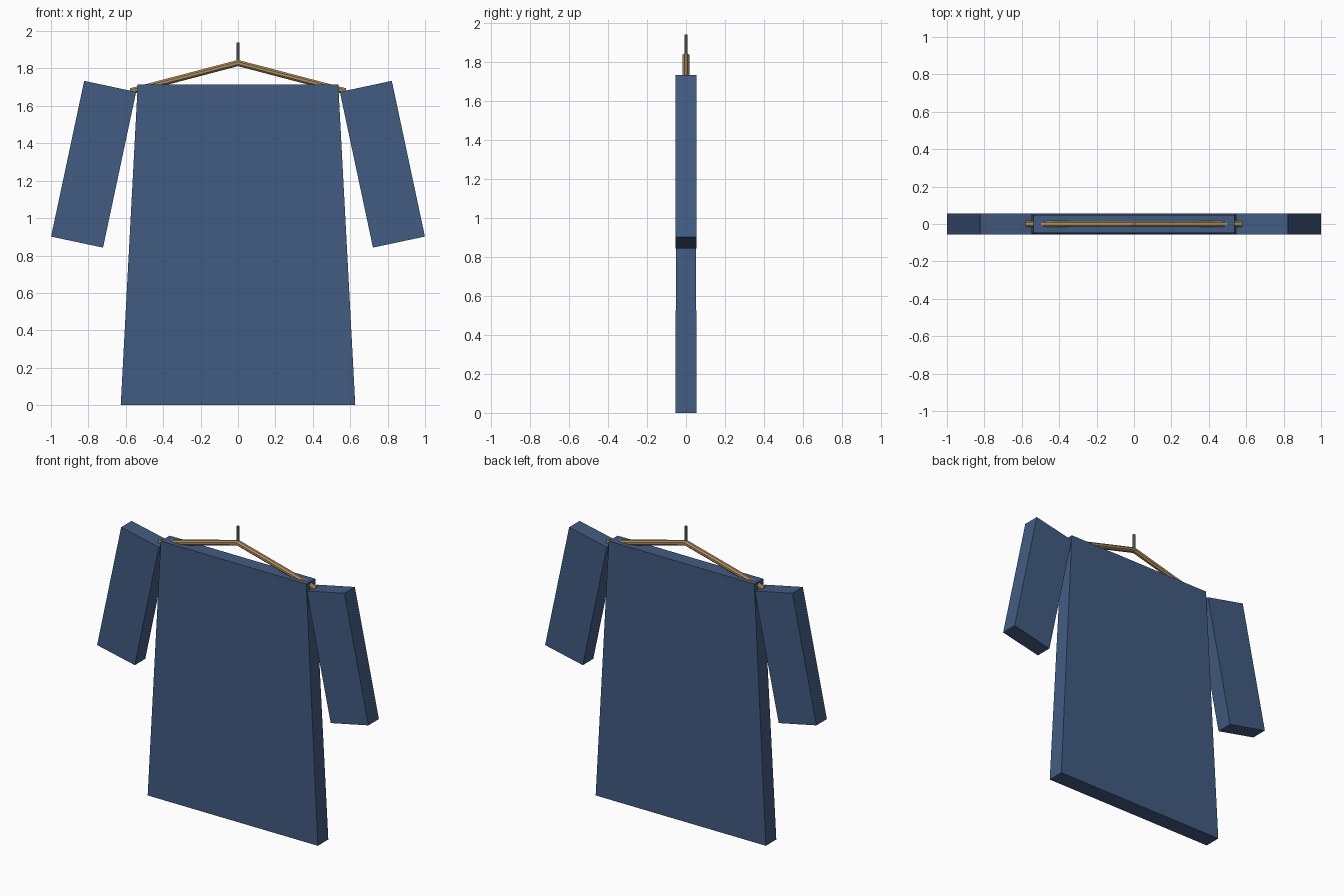
import bpy, bmesh, math
from mathutils import Matrix, Vector

if "Cube" in bpy.data.objects:
    bpy.data.objects.remove(bpy.data.objects["Cube"])


def material(name, rgb):
    m = bpy.data.materials.new(name)
    m.diffuse_color = (*rgb, 1)
    m.use_nodes = True
    m.node_tree.nodes["Principled BSDF"].inputs["Base Color"].default_value = m.diffuse_color
    return m


CLOTH = material("blue cloth", (0.055, 0.105, 0.22))
WOOD = material("tan wood", (0.43, 0.27, 0.115))
METAL = material("grey metal", (0.22, 0.24, 0.27))


def finish(name, bm, mat):
    bmesh.ops.recalc_face_normals(bm, faces=bm.faces)
    me = bpy.data.meshes.new(name)
    bm.to_mesh(me)
    bm.free()
    me.materials.append(mat)
    ob = bpy.data.objects.new(name, me)
    bpy.context.collection.objects.link(ob)
    return ob


# Robe body: a box tapering towards the shoulders
bm = bmesh.new()
bmesh.ops.create_cube(bm, size=2)
for v in bm.verts:
    top = v.co.z > 0
    taper = 0.855 if top else 1
    v.co = (v.co.x * 0.627 * taper, v.co.y * 0.055 * taper, 1.715 if top else 0)
finish("robe_body", bm, CLOTH)

# Sleeves: boxes splayed outwards by 12 degrees
for side, name in ((-1, "left_sleeve"), (1, "right_sleeve")):
    bm = bmesh.new()
    place = (Matrix.Translation((side * 0.772, 0, 1.288))
             @ Matrix.Rotation(math.radians(-12 * side), 4, 'Y')
             @ Matrix.Diagonal((0.284, 0.11, 0.851, 1)))
    bmesh.ops.create_cube(bm, size=1, matrix=place)
    finish(name, bm, CLOTH)

# Hanger bar: an eight-sided rod swept over a bent path with a mitred peak
bm = bmesh.new()
tilt = math.radians(14.7)
rings = []
for x, z, lean in ((-0.575, 1.678, -tilt), (0, 1.829, 0), (0.575, 1.678, tilt)):
    stretch = 1 if lean else 1 / math.cos(tilt)
    ring = []
    for i in range(8):
        a = math.tau * (i + 0.5) / 8
        p = Vector((0, 0.0185 * math.cos(a), 0.0175 * math.sin(a) * stretch))
        ring.append(bm.verts.new(Matrix.Rotation(lean, 3, 'Y') @ p + Vector((x, 0, z))))
    rings.append(ring)
for a, b in zip(rings, rings[1:]):
    for i in range(8):
        j = (i + 1) % 8
        bm.faces.new((a[i], a[j], b[j], b[i]))
bm.faces.new(rings[0])
bm.faces.new(rings[-1])
finish("hanger_bar", bm, WOOD)

# Hook stem: a thin upright rod
bm = bmesh.new()
bmesh.ops.create_cone(bm, cap_ends=True, segments=8, radius1=0.008, radius2=0.008,
                      depth=0.12, matrix=Matrix.Translation((0, 0, 1.88)))
finish("hanger_hook_stem", bm, METAL)
